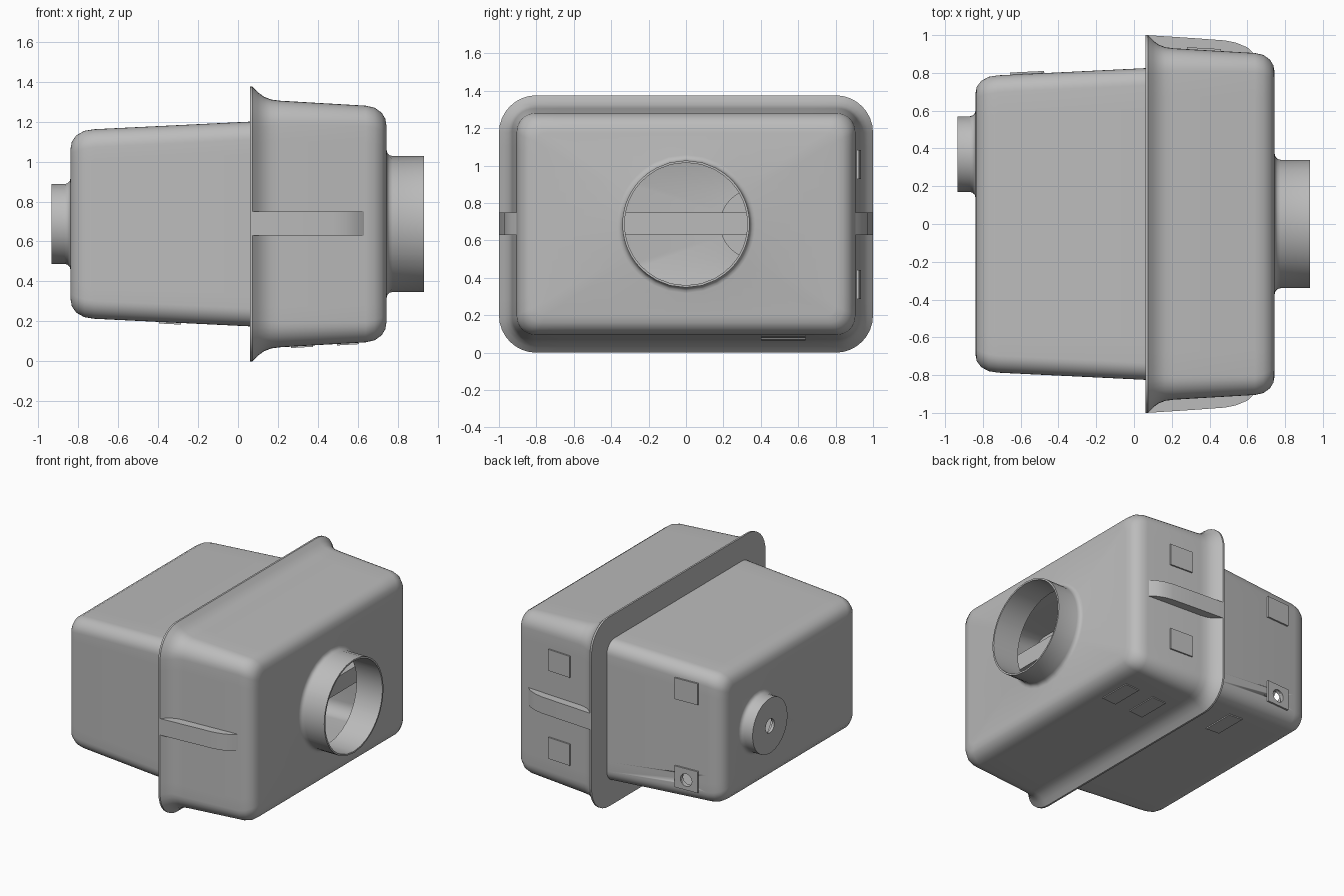
import bpy, bmesh, math
from mathutils import Matrix

if "Cube" in bpy.data.objects:
    bpy.data.objects.remove(bpy.data.objects["Cube"])

MID = 0.6875          # height of the housing axis
ASPECT = 0.312        # half width minus half height

grey = bpy.data.materials.new("housing_grey")
grey.use_nodes = True
grey.diffuse_color = (0.5, 0.5, 0.5, 1)
grey.node_tree.nodes["Principled BSDF"].inputs["Base Color"].default_value = (0.5, 0.5, 0.5, 1)


def make_object(name, bm, smooth=True):
    bmesh.ops.recalc_face_normals(bm, faces=bm.faces)
    mesh = bpy.data.meshes.new(name)
    bm.to_mesh(mesh)
    bm.free()
    mesh.materials.append(grey)
    obj = bpy.data.objects.new(name, mesh)
    bpy.context.collection.objects.link(obj)
    if smooth:
        bpy.ops.object.select_all(action="DESELECT")
        bpy.context.view_layer.objects.active = obj
        obj.select_set(True)
        bpy.ops.object.shade_smooth_by_angle(angle=math.radians(36))
    return obj


def rounded_rect(hy, r, arc=8, side=12):
    """Points (y, z) of a rounded rectangle with subdivided straight sides."""
    hz = hy - ASPECT
    corners = []
    for q, (sy, sz) in enumerate([(1, 1), (-1, 1), (-1, -1), (1, -1)]):
        for i in range(arc + 1):
            a = (q + i / arc) * math.pi / 2
            corners.append((sy * (hy - r) + r * math.cos(a), sz * (hz - r) + r * math.sin(a)))
    pts = []
    for i, p in enumerate(corners):
        pts.append(p)
        if i % (arc + 1) == arc:
            n = corners[(i + 1) % len(corners)]
            pts += [(p[0] + (n[0] - p[0]) * k / side, p[1] + (n[1] - p[1]) * k / side)
                    for k in range(1, side)]
    return pts


def circle(cy, r):
    """Circle whose points lie on rays towards the rectangle, so end walls stay clean."""
    angles = [math.atan2(z, y - cy) for y, z in rounded_rect(0.75, 0.06)]
    return [(cy + r * math.cos(a), r * math.sin(a)) for a in angles]


# Closed skin: small port, body, flange, lid, large port, then back along the inside
PORT_Y = 0.37
stations = []


def port(cy, *steps):
    stations.extend((x, circle(cy, r)) for x, r in steps)


def box(*steps):
    stations.extend((x, rounded_rect(hy, r)) for x, hy, r in steps)


port(PORT_Y, (-0.935, 0.05), (-0.935, 0.2), (-0.87, 0.2), (-0.854, 0.205),
     (-0.844, 0.214), (-0.84, 0.228))
box((-0.84, 0.685, 0.04), (-0.833, 0.725, 0.06), (-0.81, 0.757, 0.08),
    (-0.77, 0.779, 0.09), (-0.72, 0.787, 0.09), (0.06, 0.825, 0.09))
box((0.06, 1.0, 0.2), (0.073, 1.0, 0.2), (0.10, 0.972, 0.17), (0.13, 0.95, 0.15),
    (0.165, 0.936, 0.13), (0.21, 0.93, 0.12), (0.64, 0.905, 0.1), (0.685, 0.895, 0.1),
    (0.72, 0.87, 0.09), (0.738, 0.84, 0.07), (0.745, 0.8, 0.05))
port(0, (0.745, 0.37), (0.749, 0.355), (0.759, 0.345), (0.775, 0.34),
     (0.932, 0.34), (0.932, 0.328), (0.725, 0.328))
box((0.725, 0.79, 0.05), (0.70, 0.86, 0.08), (0.64, 0.885, 0.09), (0.08, 0.915, 0.09),
    (0.08, 0.805, 0.08), (-0.70, 0.767, 0.08), (-0.79, 0.74, 0.07), (-0.82, 0.685, 0.04))
port(PORT_Y, (-0.82, 0.185), (-0.915, 0.185), (-0.915, 0.05))

bm = bmesh.new()
rings = [[bm.verts.new((x, y, z + MID)) for y, z in pts] for x, pts in stations]
count = len(rings[0])
for a, b in zip(rings, rings[1:] + rings[:1]):
    for i in range(count):
        j = (i + 1) % count
        bm.faces.new((a[i], a[j], b[j], b[i]))
housing = make_object("housing_shell", bm)

# Cross bar running through the lid and showing as a rib on both sides
half = [(0.065, 1.0), (0.3, 0.985), (0.48, 0.972), (0.54, 0.96), (0.6, 0.935), (0.66, 0.88)]
outline = half + [(x, -y) for x, y in reversed(half)]
bm = bmesh.new()
face = bm.faces.new([bm.verts.new((x, y, 0.63)) for x, y in outline])
top = bmesh.ops.extrude_face_region(bm, geom=[face])
bmesh.ops.translate(bm, vec=(0, 0, 0.12),
                    verts=[v for v in top["geom"] if isinstance(v, bmesh.types.BMVert)])
make_object("cross_bar", bm)


def plate(name, centre, size, axis, slope):
    """Thin raised label pad, tilted to follow the draft of its wall."""
    bm = bmesh.new()
    bmesh.ops.create_cube(bm, size=1, matrix=Matrix.Translation(centre)
                          @ Matrix.Rotation(slope, 4, axis) @ Matrix.Diagonal((*size, 1)))
    return make_object(name, bm, smooth=False)


# Pads on the back wall, upper and lower
for level, z in (("lower", 0.365), ("upper", 1.005)):
    plate(level + "_lid_pad", (0.37, 0.922, z), (0.18, 0.018, 0.155), "Z", -0.058)
    body_pad = plate(level + "_body_pad", (-0.565, 0.797, z), (0.18, 0.018, 0.155), "Z", 0.048)
    if level == "lower":
        drain_pad = body_pad

# Pads underneath
for name, x, z, slope in (("outer_base_pad", 0.55, 0.09, -0.058),
                          ("inner_base_pad", 0.32, 0.077, -0.058),
                          ("body_base_pad", -0.34, 0.194, 0.048)):
    plate(name, (x, 0.52, z), (0.11, 0.24, 0.016), "Y", slope)

# Drain hole through the lower body pad
bm = bmesh.new()
bmesh.ops.create_cone(bm, cap_ends=True, segments=24, radius1=0.045, radius2=0.045, depth=0.16,
                      matrix=Matrix.Translation((-0.565, 0.79, 0.36))
                      @ Matrix.Rotation(math.pi / 2, 4, "X"))
cutter = make_object("drain_cutter", bm)
cutter.hide_render = True
cutter.hide_viewport = True
cutter.display_type = "WIRE"
for target in (housing, drain_pad):
    cut = target.modifiers.new("drain_hole", "BOOLEAN")
    cut.operation = "DIFFERENCE"
    cut.solver = "EXACT"
    cut.object = cutter
